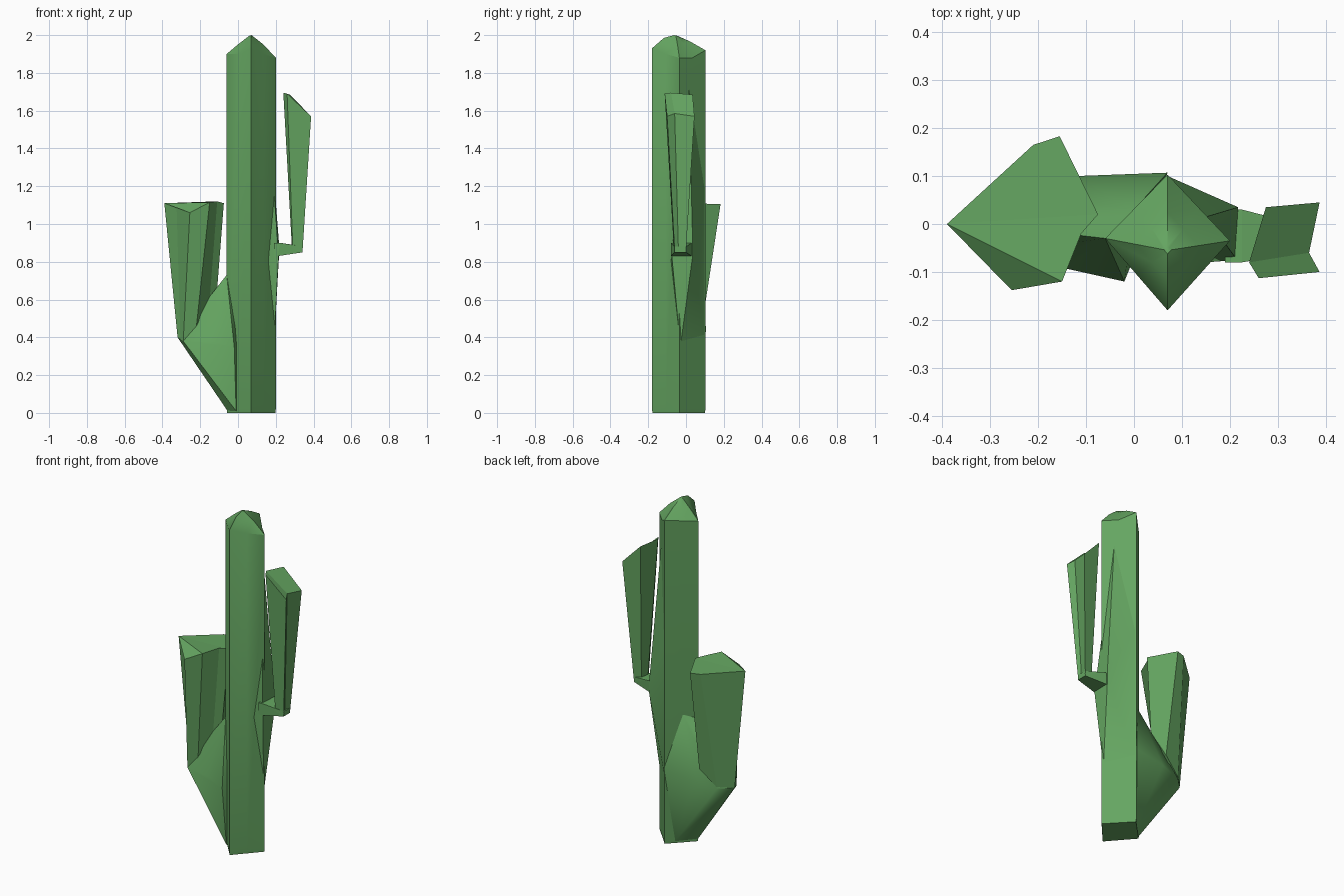
import bpy, bmesh, math

green = bpy.data.materials.new("cactus_green")
green.diffuse_color = (0.13, 0.38, 0.12, 1)


def finish(name, bm, smooth_angle=None):
    bmesh.ops.recalc_face_normals(bm, faces=bm.faces)
    me = bpy.data.meshes.new(name)
    bm.to_mesh(me)
    bm.free()
    me.materials.append(green)
    ob = bpy.data.objects.new(name, me)
    bpy.context.collection.objects.link(ob)
    if smooth_angle:
        bpy.ops.object.select_all(action='DESELECT')
        ob.select_set(True)
        bpy.context.view_layer.objects.active = ob
        bpy.ops.object.shade_smooth_by_angle(angle=math.radians(smooth_angle))


def hull(name, pts, smooth_angle=None):
    bm = bmesh.new()
    for p in pts:
        bm.verts.new(p)
    res = bmesh.ops.convex_hull(bm, input=bm.verts)
    bmesh.ops.delete(bm, geom=[v for v in bm.verts if not v.link_faces], context='VERTS')
    finish(name, bm, smooth_angle)


def loft(name, rings, caps, smooth_angle=None):
    """Skin rings bottom to top; caps lists top faces by ring index."""
    bm = bmesh.new()
    vs = [[bm.verts.new(p) for p in r] for r in rings]
    n = len(vs[0])
    for lo, hi in zip(vs, vs[1:]):
        for i in range(n):
            j = (i + 1) % n
            bm.faces.new((lo[i], lo[j], hi[j], hi[i]))
    bm.faces.new(vs[0][::-1])
    for c in caps:
        bm.faces.new([vs[-1][i] for i in c])
    finish(name, bm, smooth_angle)


# trunk: four-sided column with an uneven pointed cap
corners = [(-0.06, -0.03), (0.07, -0.18), (0.20, -0.035), (0.07, 0.103)]
section = []
for i, (x, y) in enumerate(corners):
    u, v = corners[(i + 1) % 4]
    section += [(x, y), ((x + u) / 2, (y + v) / 2)]
rim = [1.90, 1.90, 1.93, 1.90, 1.88, 1.88, 1.92, 1.91]
crown = [1.955, 1.965, 1.985, 1.965, 1.95, 1.955, 1.965, 1.965]
tip = [1.998, 1.998, 2.0, 1.998, 1.995, 1.995, 1.995, 1.998]


def ring(s, zs):
    return [(0.07 + (x - 0.07) * s, -0.055 + (y + 0.055) * s, z) for (x, y), z in zip(section, zs)]


loft("trunk", [ring(0.98, [0.0] * 8), ring(1, [0.02] * 8), ring(1, rim),
               ring(0.5, crown), ring(0.06, tip)], [range(8)], 35)

# shallow swelling on the trunk where the right arm grows out
hull("trunk_right_bulge", [(0.07, 0.1, 1.2), (0.07, 0.1, 0.4), (0.15, 0.015, 1.75),
                           (0.217, 0.035, 0.9), (0.217, 0.035, 0.83), (0.215, -0.075, 0.83),
                           (0.19, -0.03, 0.35), (0.15, -0.08, 0.8)], 30)

# swollen foot of the left arm
hull("left_arm_base", [(-0.055, -0.03, 0.01), (-0.01, -0.095, 0.01), (0.03, 0.06, 0.01),
                       (-0.02, -0.12, 0.35), (-0.12, 0.10, 0.42), (0.07, 0.107, 0.45),
                       (-0.14, -0.09, 0.38), (-0.32, 0.0, 0.40), (-0.29, -0.06, 0.38),
                       (-0.25, 0.07, 0.40), (-0.06, -0.03, 0.73), (0.0, 0.03, 0.76)], 45)

# left arm, flaring upward
loft("left_arm", [
    [(-0.32, 0, 0.40), (-0.305, -0.03, 0.39), (-0.29, -0.06, 0.38), (-0.22, -0.06, 0.46),
     (-0.15, -0.02, 0.60), (-0.11, 0.01, 0.66), (-0.15, 0.09, 0.50), (-0.25, 0.07, 0.41)],
    [(-0.39, 0, 1.11), (-0.325, -0.04, 1.09), (-0.255, -0.138, 1.06), (-0.15, -0.12, 1.115),
     (-0.11, -0.02, 1.12), (-0.075, 0.02, 1.11), (-0.155, 0.183, 1.105), (-0.21, 0.165, 1.105)]],
    [(0, 1, 2), (0, 2, 3), (0, 3, 4, 5), (0, 5, 6, 7)])

# short stub carrying the right arm
hull("right_arm_stub", [(0.19, -0.08, 0.83), (0.19, 0.03, 0.83), (0.21, -0.08, 0.83),
                        (0.21, 0.03, 0.83), (0.19, -0.08, 0.90), (0.19, 0.03, 0.90),
                        (0.225, -0.08, 0.90), (0.225, 0.03, 0.90), (0.29, -0.065, 0.89),
                        (0.29, 0.0, 0.89), (0.342, -0.06, 0.85), (0.342, 0.0, 0.85),
                        (0.343, -0.06, 0.88), (0.343, 0.0, 0.88)])

# right arm with a slanted top
loft("right_arm", [
    [(0.285, -0.05, 0.88), (0.29, -0.065, 0.88), (0.342, -0.06, 0.86),
     (0.335, -0.04, 0.86), (0.342, 0, 0.86), (0.295, -0.003, 0.88)],
    [(0.24, -0.08, 1.695), (0.26, -0.113, 1.69), (0.387, -0.10, 1.57),
     (0.365, -0.06, 1.585), (0.387, 0.045, 1.57), (0.275, 0.035, 1.685)]],
    [(0, 1, 2, 3), (0, 3, 4, 5)])
